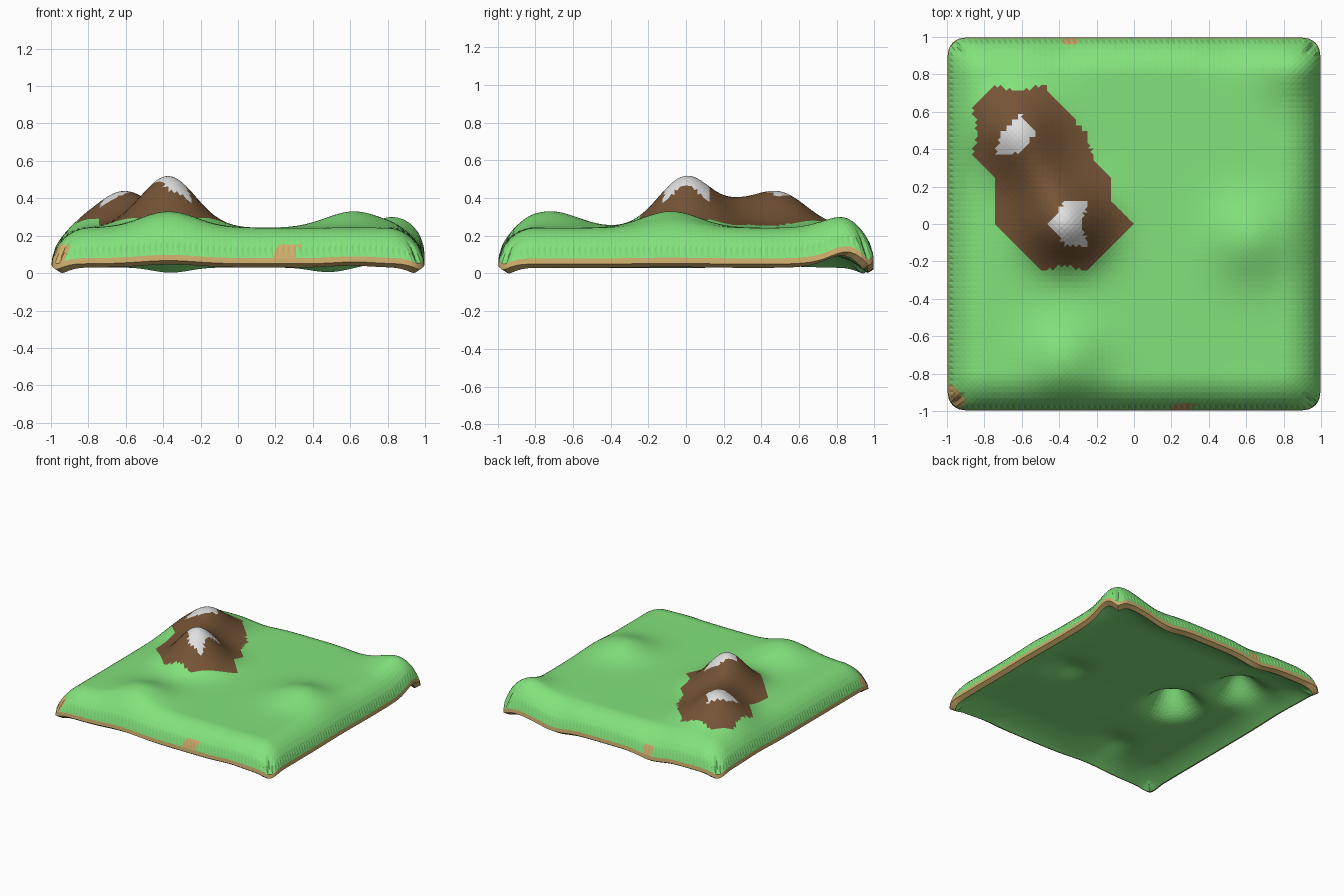
import bpy, bmesh, math

if "Cube" in bpy.data.objects:
    bpy.data.objects.remove(bpy.data.objects["Cube"])

HALF = 0.992      # half width of the sheet
RIM = 0.085       # height of the upper rim
PLAIN = 0.247     # height of the flat land
FLOOR = 0.105     # height of the underside below the flat land
TUCK = 0.972      # how far the underside rim is pulled in

# bumps: x, y, height, spread
HILLS = [(-0.37, 0.0, 0.272, 0.145), (-0.62, 0.49, 0.187, 0.15),
         (-0.50, 0.26, 0.085, 0.12), (-0.37, -0.72, 0.088, 0.15),
         (0.62, -0.08, 0.088, 0.15), (0.84, 0.84, 0.06, 0.12)]
HOLLOWS = [(-0.37, 0.0, 0.26, 0.105), (-0.62, 0.49, 0.18, 0.11),
           (-0.37, -0.72, 0.05, 0.11), (0.62, -0.08, 0.05, 0.11)]
# rises and dips of the rim
WAVES = [(0.99, 0.86, 0.04, 0.08), (-0.37, 0.99, -0.028, 0.1),
         (0.5, 0.99, -0.025, 0.1), (0.62, -0.99, 0.01, 0.1)]

# painted regions seen from above
ROCK = [(-.86, .62), (-.74, .74), (-.62, .71), (-.48, .74), (-.25, .48), (-.22, .35),
        (-.12, .25), (-.12, .12), (0, 0), (-.25, -.25), (-.37, -.22), (-.5, -.25),
        (-.74, 0), (-.74, .25), (-.86, .36), (-.84, .49)]
SNOW = [[(-.25, .12), (-.37, .12), (-.46, 0), (-.37, -.11), (-.25, -.12), (-.28, 0)],
        [(-.61, .59), (-.52, .49), (-.61, .38), (-.74, .37), (-.71, .48)]]
SAND = [[(.17, -1), (.28, -1), (.33, -.965), (.22, -.965)],
        [(-1, -.86), (-.97, -.86), (-.90, -.95), (-.93, -1), (-1, -1)],
        [(-.38, .96), (-.30, .96), (-.30, 1), (-.38, 1)]]


def inside(p, poly):
    hit = False
    for (ax, ay), (bx, by) in zip(poly, poly[1:] + poly[:1]):
        if (ay > p.y) != (by > p.y) and p.x < ax + (p.y - ay) * (bx - ax) / (by - ay):
            hit = not hit
    return hit


def bumps(x, y, table):
    return sum(a * math.exp(-((x - hx) ** 2 + (y - hy) ** 2) / (2 * s * s))
               for hx, hy, a, s in table)


def edge_factor(x, y, width, power):
    # 0 on the rim, 1 on the plain, rounded in between
    f = 1.0
    for c in (x, y):
        t = min(max((HALF - abs(c)) / width, 0), 1)
        f *= (1 - (1 - t) ** 2) ** power
    return f


def rim_shift(x, y):
    corner = math.hypot(HALF - abs(x), HALF - abs(y))
    return bumps(x, y, WAVES) - 0.03 * math.exp(-(corner / 0.08) ** 2)


def top_height(x, y):
    return (RIM + (PLAIN - RIM) * edge_factor(x, y, 0.2, 0.65)
            + bumps(x, y, HILLS) + rim_shift(x, y))


def under_height(x, y):
    f = edge_factor(x, y, 0.25, 1.0)
    rim = RIM - 0.05 + bumps(x, y, HILLS) + rim_shift(x, y)
    return rim * (1 - f) + (FLOOR + bumps(x, y, HOLLOWS)) * f


def round_corner(x, y, r=0.09):
    # squeeze the square's corners into quarter circles
    k = HALF - r
    qx, qy = max(abs(x) - k, 0), max(abs(y) - k, 0)
    if qx and qy:
        s = max(qx, qy) / math.hypot(qx, qy)
        x = math.copysign(k + qx * s, x)
        y = math.copysign(k + qy * s, y)
    return x, y


def material(name, rgb):
    m = bpy.data.materials.new(name)
    m.diffuse_color = (*rgb, 1)
    m.use_nodes = True
    m.node_tree.nodes["Principled BSDF"].inputs["Base Color"].default_value = m.diffuse_color
    return m


# land sheet, with diagonals so painted borders run clean
bm = bmesh.new()
bmesh.ops.create_grid(bm, x_segments=64, y_segments=64, size=HALF)
bmesh.ops.poke(bm, faces=bm.faces[:])

# paint rock, snow and sand patches
for f in bm.faces:
    c = f.calc_center_median()
    if any(inside(c, s) for s in SNOW):
        f.material_index = 2
    elif inside(c, ROCK):
        f.material_index = 1
    elif any(inside(c, s) for s in SAND):
        f.material_index = 3

# underside sheet, then raise both
rim_edges = [e for e in bm.edges if e.is_boundary]
top_verts = bm.verts[:]
dup = bmesh.ops.duplicate(bm, geom=bm.verts[:] + bm.edges[:] + bm.faces[:])
for g in dup["geom"]:
    if isinstance(g, bmesh.types.BMFace):
        g.material_index = 0
for v in top_verts:
    x, y = v.co.x, v.co.y
    rx, ry = round_corner(x, y)
    v.co = (rx, ry, top_height(x, y))
    dup["vert_map"][v].co = (rx * TUCK, ry * TUCK, under_height(x, y))

# sandy rim: an upright row, then a row tucked under
for scale, drop in ((1.004, 0.03), (TUCK / 1.004, 0.02)):
    ext = bmesh.ops.extrude_edge_only(bm, edges=rim_edges)["geom"]
    for g in ext:
        if isinstance(g, bmesh.types.BMVert):
            g.co.x *= scale
            g.co.y *= scale
            g.co.z -= drop
        elif isinstance(g, bmesh.types.BMFace):
            g.material_index = 3
    rim_edges = [g for g in ext if isinstance(g, bmesh.types.BMEdge) and g.is_boundary]
bmesh.ops.remove_doubles(bm, verts=bm.verts[:], dist=0.0005)
bmesh.ops.recalc_face_normals(bm, faces=bm.faces[:])

# stand on the ground
low = min(v.co.z for v in bm.verts)
for v in bm.verts:
    v.co.z -= low

mesh = bpy.data.meshes.new("terrain_tile")
bm.to_mesh(mesh)
bm.free()
for name, rgb in (("grass_green", (0.225, 0.76, 0.20)), ("rock_brown", (0.175, 0.087, 0.036)),
                  ("snow_white", (0.74, 0.74, 0.74)), ("sand_tan", (0.62, 0.42, 0.15))):
    mesh.materials.append(material(name, rgb))
bpy.context.collection.objects.link(bpy.data.objects.new("terrain_tile", mesh))
